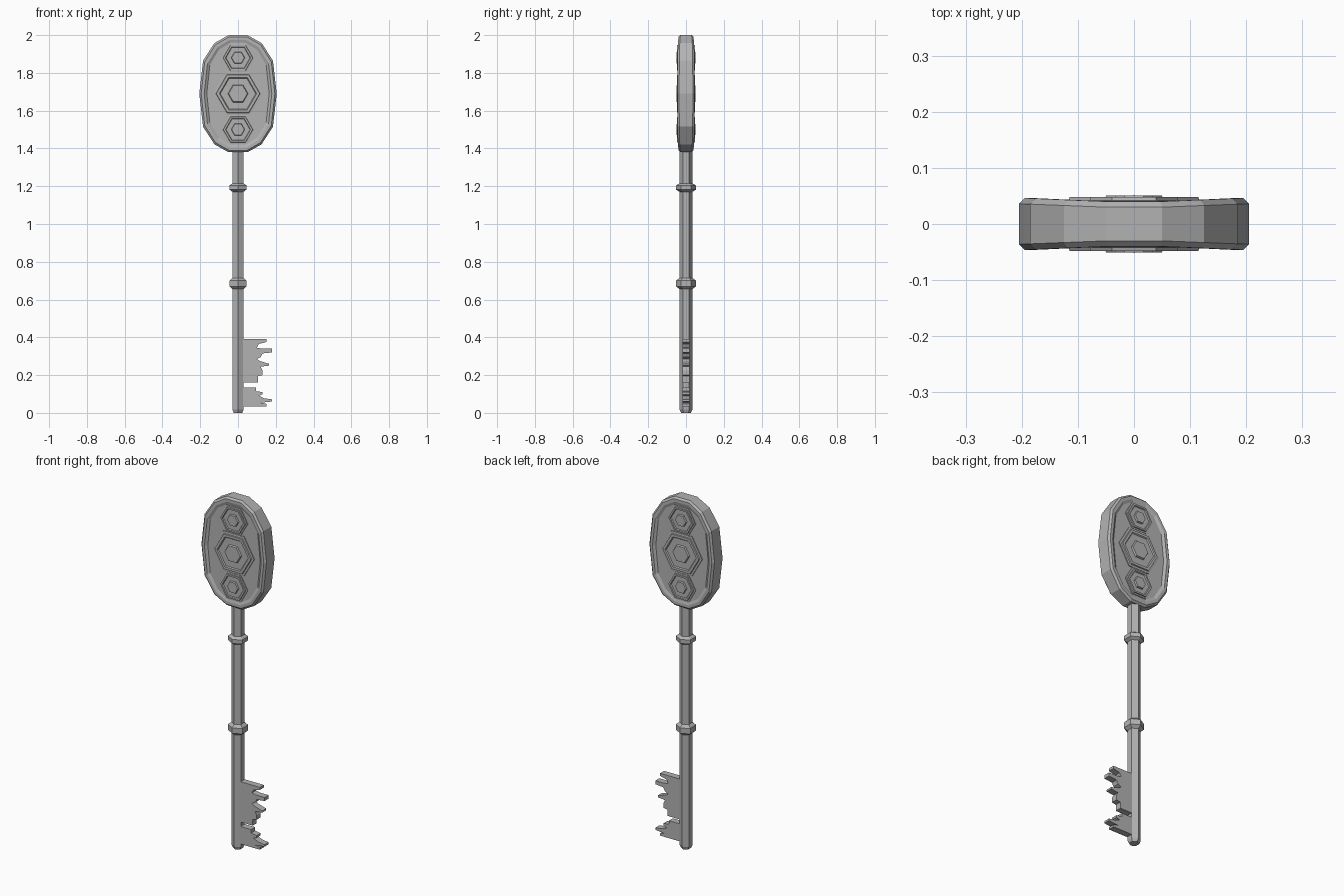
import bpy, bmesh
from math import cos, sin, pi

if "Cube" in bpy.data.objects:
    bpy.data.objects.remove(bpy.data.objects["Cube"], do_unlink=True)

metal = bpy.data.materials.new("grey metal")
metal.use_nodes = True
GREY = (0.45, 0.45, 0.45, 1)
metal.diffuse_color = GREY
metal.node_tree.nodes["Principled BSDF"].inputs["Base Color"].default_value = GREY


def finish(name, bm):
    bmesh.ops.recalc_face_normals(bm, faces=bm.faces)
    mesh = bpy.data.meshes.new(name)
    bm.to_mesh(mesh)
    bm.free()
    mesh.materials.append(metal)
    obj = bpy.data.objects.new(name, mesh)
    bpy.context.collection.objects.link(obj)
    return obj


def stack(name, loops):
    """Skin a series of equal-length point loops and cap both ends."""
    bm = bmesh.new()
    rings = [[bm.verts.new(p) for p in loop] for loop in loops]
    for a, b in zip(rings, rings[1:]):
        for i in range(len(a)):
            j = (i + 1) % len(a)
            bm.faces.new((a[i], a[j], b[j], b[i]))
    bm.faces.new(rings[0])
    bm.faces.new(rings[-1])
    return finish(name, bm)


# Oval head: faceted outline, chamfered rim and sunken floor on both faces
HEAD_Z, HALF_W, HALF_H = 1.69, 0.205, 0.31
quarter = [(0.05, HALF_H), (0.125, 0.268), (0.185, 0.175), (HALF_W, 0)]
right = quarter + [(x, -z) for x, z in reversed(quarter[:-1])]
outline = right + [(-x, z) for x, z in reversed(right)]
outline = [p for i, p in enumerate(outline) if p not in outline[:i]]


def oval(inset, side, depth):
    sx, sz = 1 - inset / HALF_W, 1 - inset / HALF_H
    return [(x * sx, side * depth(abs(x)), HEAD_Z + z * sz) for x, z in outline]


def rim(x):
    return 0.038 + 0.04 * x


def edge(x):
    return rim(x) - 0.01


def floor(x):
    return 0.036


def half_head(side):
    return [oval(0.04, side, floor), oval(0.026, side, rim),
            oval(0.01, side, rim), oval(0, side, edge)]


stack("oval_head", half_head(-1) + half_head(1)[::-1])


# Hexagonal medallions: stepped frame, sunken field and plain central boss
def hexagon(radius, y, z):
    return [(radius * cos(i * pi / 3), y, z + radius * sin(i * pi / 3)) for i in range(6)]


for place, z, size in (("top", 1.88, 0.088), ("middle", HEAD_Z, 0.13), ("bottom", 1.5, 0.088)):
    for face, side in (("front", -1), ("back", 1)):
        steps = [(1, 0.03), (1, 0.041), (0.9, 0.042), (0.88, 0.048),
                 (0.76, 0.048), (0.72, 0.042)]
        stack(f"{place}_{face}_medallion",
              [hexagon(size * s, side * y, z) for s, y in steps])
        stack(f"{place}_{face}_boss",
              [hexagon(size * s, side * y, z) for s, y in ((0.42, 0.04), (0.38, 0.051))])


# Six-sided shaft and collars, with corners facing front and back
def turned(name, profile):
    loops = [[(r * sin(i * pi / 3), r * cos(i * pi / 3), z) for i in range(6)]
             for r, z in profile]
    return stack(name, loops)


turned("shaft", [(0.026, 0), (0.034, 0.018), (0.034, 1.41)])
for name, z, h in (("upper_collar", 1.193, 0.023), ("lower_collar", 0.685, 0.031)):
    turned(name, [(0.033, z - h), (0.052, z - h * 0.5),
                  (0.052, z + h * 0.5), (0.033, z + h)])


# Key bit: two toothed plates beside the lower shaft
def plate(name, teeth):
    return stack(name, [[(x, y, z) for x, z in teeth] for y in (-0.018, 0.018)])


plate("upper_bit", [
    (0.02, 0.39), (0.15, 0.39), (0.15, 0.375), (0.11, 0.365), (0.1, 0.345),
    (0.13, 0.34), (0.18, 0.34), (0.18, 0.32), (0.13, 0.315), (0.12, 0.295),
    (0.1, 0.285), (0.115, 0.275), (0.165, 0.26), (0.165, 0.25), (0.12, 0.245),
    (0.13, 0.225), (0.13, 0.2), (0.105, 0.195), (0.105, 0.16), (0.02, 0.16)])
plate("lower_bit", [
    (0.02, 0.135), (0.095, 0.135), (0.095, 0.115), (0.13, 0.11), (0.13, 0.098),
    (0.11, 0.09), (0.14, 0.077), (0.18, 0.072), (0.18, 0.06), (0.12, 0.054),
    (0.15, 0.048), (0.15, 0.035), (0.02, 0.035)])
